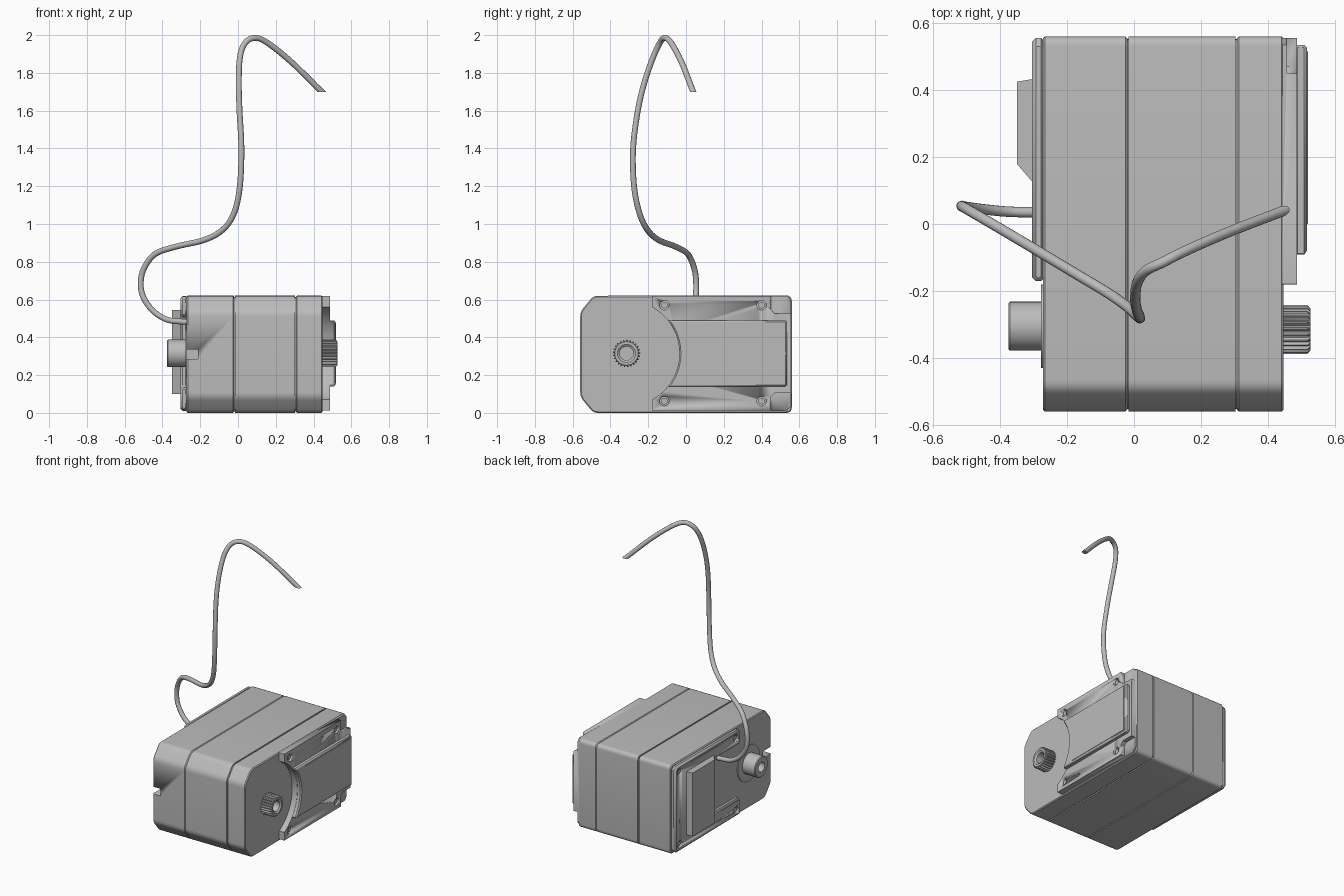
import bpy, bmesh, math
from mathutils import Vector

if "Cube" in bpy.data.objects:
    bpy.data.objects.remove(bpy.data.objects["Cube"])

grey = bpy.data.materials.new("plain grey")
grey.diffuse_color = (0.5, 0.5, 0.5, 1)
grey.use_nodes = True
grey.node_tree.nodes["Principled BSDF"].inputs["Base Color"].default_value = grey.diffuse_color
AY, AZ = -0.315, 0.315          # output shaft axis


def finish(name, bm, angle=32):
    bmesh.ops.recalc_face_normals(bm, faces=bm.faces[:])
    me = bpy.data.meshes.new(name)
    bm.to_mesh(me)
    bm.free()
    ob = bpy.data.objects.new(name, me)
    bpy.context.collection.objects.link(ob)
    me.materials.append(grey)
    bpy.ops.object.select_all(action='DESELECT')
    ob.select_set(True)
    bpy.context.view_layer.objects.active = ob
    bpy.ops.object.shade_smooth_by_angle(angle=math.radians(angle))
    return ob


def prism(name, pts, x0, x1, bevel=0):
    """Extrude a (y, z) outline along x."""
    bm = bmesh.new()
    a = [bm.verts.new((x0, y, z)) for y, z in pts]
    b = [bm.verts.new((x1, y, z)) for y, z in pts]
    bm.faces.new(a)
    bm.faces.new(b[::-1])
    for i in range(len(a)):
        j = (i + 1) % len(a)
        bm.faces.new((a[i], a[j], b[j], b[i]))
    ob = finish(name, bm)
    if bevel:
        m = ob.modifiers.new("bevel", 'BEVEL')
        m.width, m.segments, m.limit_method = bevel, 1, 'ANGLE'
        m.angle_limit = math.radians(50)
    return ob


def circle(y, z, r, n=32):
    return [(y + r * math.cos(2 * math.pi * i / n), z + r * math.sin(2 * math.pi * i / n)) for i in range(n)]


def box(y0, y1, z0, z1):
    return [(y0, z0), (y1, z0), (y1, z1), (y0, z1)]


def cut(ob, name, pts, x0, x1):
    c = prism(name, pts, x0, x1)
    c.hide_render = True
    c.hide_viewport = True
    m = ob.modifiers.new(name, 'BOOLEAN')
    m.operation, m.object, m.solver = 'DIFFERENCE', c, 'EXACT'


def rounded(corners, n=5):
    """Round each (y, z, radius) corner of an outline."""
    out = []
    for i, (y, z, r) in enumerate(corners):
        p = Vector((y, z))
        d0 = (Vector(corners[i - 1][:2]) - p).normalized()
        d1 = (Vector(corners[(i + 1) % len(corners)][:2]) - p).normalized()
        if not r:
            out.append((y, z))
            continue
        a, b = p + d0 * r, p + d1 * r
        for k in range(n + 1):
            t = k / n
            out.append(tuple(a * (1 - t) ** 2 + p * 2 * t * (1 - t) + b * t * t))
    return out


# Case: three slices with thin seams around a slightly smaller core
def case(d):
    return rounded([(-0.56 + d, 0.085, .025), (-0.49, 0.0 + d, .025), (0.56 - d, 0.0 + d, .03),
                    (0.56 - d, 0.622 - d, .03), (-0.49, 0.62 - d, .025), (-0.56 + d, 0.535, .025)])


left_case = prism("left_case", case(0), -0.272, -0.02, 0.006)
prism("middle_case", case(0), -0.016, 0.303)
right_case = prism("right_case", case(0), 0.307, 0.447, 0.006)
prism("case_core", case(0.008), -0.2, 0.4)
cut(left_case, "front_slot_cutter", box(-0.6, -0.47, 0.285, 0.335), -0.4, -0.212)

# Right cover with a round cutaway about the output shaft
R = 0.28
a0 = math.asin(0.245 / R)
arc = [(AY + R * math.cos(a), AZ + R * math.sin(a)) for a in [a0 - 2 * a0 * i / 24 for i in range(25)]]
right_cover = prism("right_cover", [(-0.18, 0.62), (-0.18, 0.56)] + arc +
                    [(-0.18, 0.07), (-0.18, 0.012), (0.535, 0.012), (0.555, 0.035),
                     (0.555, 0.6), (0.535, 0.62)], 0.44, 0.487, 0.008)
b0 = math.asin(0.175 / R)
arc2 = [(AY + R * math.cos(a), AZ + R * math.sin(a)) for a in [b0 - 2 * b0 * i / 20 for i in range(21)]]
raised = prism("raised_panel", arc2 + [(0.535, 0.14), (0.535, 0.49)], 0.48, 0.516, 0.008)
prism("raised_panel_plate", box(0.0, 0.515, 0.155, 0.475), 0.51, 0.519)

# Left cover with an open cable pocket, and its raised block
left_cover = prism("left_cover", [(-0.17, 0.615), (-0.17, 0.51), (0.10, 0.51), (0.10, 0.135), (-0.17, 0.135),
                                  (-0.17, 0.015), (0.53, 0.01), (0.555, 0.03), (0.555, 0.595), (0.53, 0.618)],
                   -0.305, -0.265, 0.012)
bm = bmesh.new()
outline = [(-0.29, 0.11), (-0.303, 0.125), (-0.35, 0.18), (-0.35, 0.425), (-0.29, 0.435)]
lo = [bm.verts.new((x, y, 0.10)) for x, y in outline]
hi = [bm.verts.new((x, y, 0.545)) for x, y in outline]
bm.faces.new(lo)
bm.faces.new(hi[::-1])
for i in range(5):
    j = (i + 1) % 5
    bm.faces.new((lo[i], lo[j], hi[j], hi[i]))
finish("left_block", bm)

# Screw holes and heads, corner recesses
for k, z in enumerate((0.062, 0.57)):
    for i, y in enumerate((-0.115, 0.40)):
        cut(right_cover, f"right_hole_cutter_{k}{i}", circle(y, z, 0.025, 20), 0.468, 0.6)
        prism(f"right_screw_{k}{i}", circle(y, z, 0.017, 16), 0.46, 0.478)
    for i, y in enumerate((-0.12, 0.505)):
        cut(left_cover, f"left_hole_cutter_{k}{i}", circle(y, z, 0.025, 20), -0.4, -0.288)
        prism(f"left_screw_{k}{i}", circle(y, z, 0.017, 16), -0.298, -0.28)
    s = 1 if k else -1
    recess = [(0.45, AZ + s * 0.4), (0.45, AZ + s * 0.23), (0.47, AZ + s * 0.21),
              (0.7, AZ + s * 0.21), (0.7, AZ + s * 0.4)]
    cut(right_cover, f"corner_recess_cutter_{k}", recess, 0.457, 0.6)


# Turned shafts: (x, radius) profile spun about the axis, optional teeth
def turned(name, profile, y, z, n, teeth=()):
    bm = bmesh.new()
    rings = []
    for k, (x, r) in enumerate(profile):
        ring = []
        for i in range(n):
            q = r * (0.87 if k in teeth and i % 4 in (2, 3) else 1)
            a = 2 * math.pi * i / n
            ring.append(bm.verts.new((x, y + q * math.cos(a), z + q * math.sin(a))))
        rings.append(ring)
    for p, q in zip(rings, rings[1:]):
        for i in range(n):
            j = (i + 1) % n
            bm.faces.new((p[i], p[j], q[j], q[i]))
    bm.faces.new(rings[0])
    bm.faces.new(rings[-1])
    return finish(name, bm)


turned("output_spline", [(0.43, .073), (0.518, .073), (0.527, .062), (0.527, .048), (0.518, .036), (0.46, .036)],
       AY, AZ, 100, (0, 1))
turned("idler_boss", [(-0.25, .073), (-0.37, .073), (-0.375, .068), (-0.375, .034), (-0.30, .034)],
       -0.305, AZ, 40)
turned("idler_washer", [(-0.26, .125), (-0.277, .125)], -0.305, AZ, 48)

# Cable: smooth tube through guide points, cut level at the free end
P = [Vector(p) for p in (
    (-.25, .035, .482), (-.31, .035, .484), (-.38, .037, .495), (-.45, .044, .54), (-.50, .051, .61),
    (-.515, .054, .68), (-.50, .045, .76), (-.44, .01, .84), (-.33, -.055, .88), (-.18, -.145, .915),
    (-.08, -.205, .97), (-.02, -.247, 1.06), (.01, -.275, 1.20), (.018, -.28, 1.40), (.008, -.255, 1.60),
    (.004, -.22, 1.75), (.01, -.175, 1.88), (.035, -.14, 1.955), (.085, -.115, 1.985), (.15, -.082, 1.963),
    (.28, -.025, 1.86), (.443, .038, 1.70))]
Q = [2 * P[0] - P[1]] + P + [2 * P[-1] - P[-2]]
path = []
for a, b, c, d in zip(Q, Q[1:], Q[2:], Q[3:]):
    for k in range(5):
        t = k / 5
        path.append(0.5 * (2 * b + (c - a) * t + (2 * a - 5 * b + 4 * c - d) * t * t
                           + (3 * b - a - 3 * c + d) * t ** 3))
path.append(P[-1])
bm = bmesh.new()
rings, side, N = [], Vector((0, 1, 0)), 14
for i, p in enumerate(path):
    tan = (path[min(i + 1, len(path) - 1)] - path[max(i - 1, 0)]).normalized()
    side = (side - tan * side.dot(tan)).normalized()
    up = tan.cross(side)
    ring = []
    for k in range(N):
        a = 2 * math.pi * k / N
        v = p + 0.0155 * (side * math.cos(a) + up * math.sin(a))
        if i == len(path) - 1:
            v += tan * ((1.70 - v.z) / tan.z)
        ring.append(bm.verts.new(v))
    rings.append(ring)
for p, q in zip(rings, rings[1:]):
    for i in range(N):
        bm.faces.new((p[i], p[(i + 1) % N], q[(i + 1) % N], q[i]))
bm.faces.new(rings[0])
bm.faces.new(rings[-1])
finish("cable", bm, 45)
